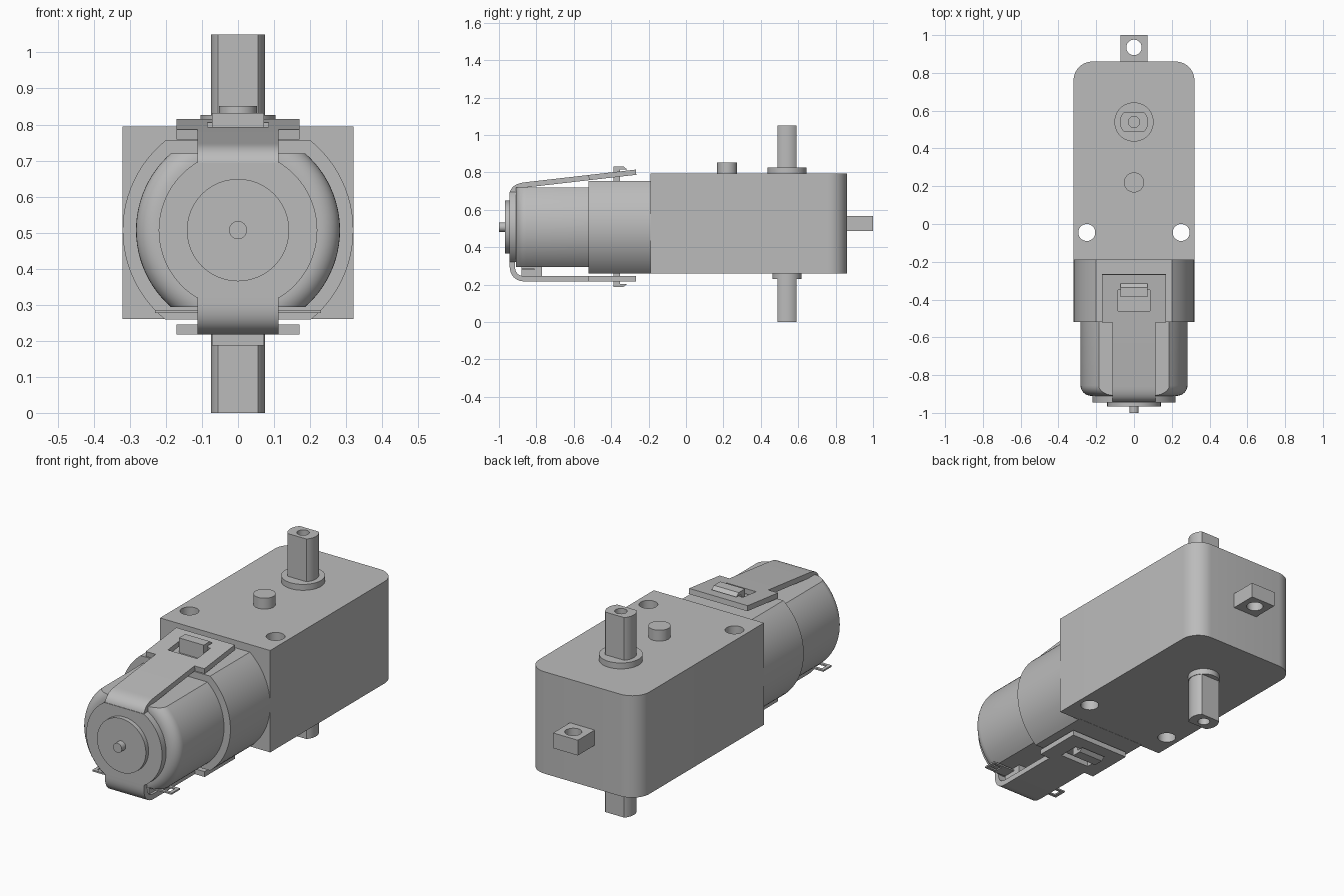
import bpy, bmesh, math
from mathutils import Vector

cube = bpy.data.objects.get("Cube")
if cube:
    bpy.data.objects.remove(cube, do_unlink=True)

grey = bpy.data.materials.new("plain grey")
grey.use_nodes = True
colour = (0.5, 0.5, 0.5, 1)
grey.diffuse_color = colour
grey.node_tree.nodes["Principled BSDF"].inputs["Base Color"].default_value = colour

MID = 0.507          # height of the motor axis
SHAFT_Y = 0.54       # position of the output shaft

MAPS = {"x": lambda u, v, w: (w, u, v),
        "y": lambda u, v, w: (u, w, v),
        "z": lambda u, v, w: (u, v, w)}


def loft(name, axis, sections):
    """Join equal-length outlines, each given as (offset along axis, points)."""
    bm = bmesh.new()
    rings = [[bm.verts.new(MAPS[axis](u, v, w)) for u, v in pts] for w, pts in sections]
    n = len(rings[0])
    for a, b in zip(rings, rings[1:]):
        for i in range(n):
            j = (i + 1) % n
            bm.faces.new((a[i], a[j], b[j], b[i]))
    bm.faces.new(rings[0])
    bm.faces.new(rings[-1])
    bmesh.ops.recalc_face_normals(bm, faces=bm.faces)
    mesh = bpy.data.meshes.new(name)
    bm.to_mesh(mesh)
    bm.free()
    mesh.materials.append(grey)
    ob = bpy.data.objects.new(name, mesh)
    bpy.context.collection.objects.link(ob)
    return ob


def prism(name, axis, pts, lo, hi):
    return loft(name, axis, [(lo, pts), (hi, pts)])


def rect(u0, u1, v0, v1):
    return [(u0, v0), (u1, v0), (u1, v1), (u0, v1)]


def box(name, x0, x1, y0, y1, z0, z1):
    return prism(name, "z", rect(x0, x1, y0, y1), z0, z1)


def disc(r, cu=0, cv=0, clip=None, n=24):
    """Circle outline, optionally with flats at v = cv +- clip."""
    a = math.asin(clip / r) if clip else math.pi / 2
    steps = n if clip else n - 1
    pts = []
    for side in (0, math.pi):
        for i in range(steps + 1):
            t = side - a + 2 * a * i / n
            pts.append((cu + r * math.cos(t), cv + r * math.sin(t)))
    return pts


def cut(ob, *cutters):
    for c in cutters:
        mod = ob.modifiers.new("cut", "BOOLEAN")
        mod.operation, mod.solver, mod.object = "DIFFERENCE", "EXACT", c
        bpy.context.view_layer.objects.active = ob
        bpy.ops.object.modifier_apply(modifier=mod.name)
        bpy.data.objects.remove(c, do_unlink=True)


def drill(x, y, r, lo=-0.2, hi=1.3):
    return prism("drill", "z", disc(r, x, y, n=14), lo, hi)


def bend(p0, p1, p2, n=10):
    p0, p1, p2 = Vector(p0), Vector(p1), Vector(p2)
    return [p0 * (1 - t) ** 2 + p1 * 2 * t * (1 - t) + p2 * t * t
            for t in (i / n for i in range(n + 1))]


def ribbon(name, path, half_width, thick=0.028):
    """Flat band following a side-view path."""
    path = [Vector(p) for p in path]
    left, right = [], []
    for i, p in enumerate(path):
        d = (path[min(i + 1, len(path) - 1)] - path[max(i - 1, 0)]).normalized()
        off = Vector((-d.y, d.x)) * thick / 2
        left.append(p + off)
        right.append(p - off)
    return prism(name, "x", left + right[::-1], -half_width, half_width)


# Gearbox housing with rounded back corners and two mounting holes
R = 0.1
outline = [(-0.32, -0.19), (0.32, -0.19)]
for side, start in ((1, 0), (-1, math.pi / 2)):
    for i in range(11):
        t = start + math.pi / 2 * i / 10
        outline.append((side * (0.32 - R) + R * math.cos(t), 0.86 - R + R * math.sin(t)))
gearbox = prism("gearbox", "z", outline, 0.26, 0.795)
cut(gearbox, *[drill(s * 0.25, -0.045, 0.045) for s in (-1, 1)])

# Rear mounting tab
tab = box("mounting_tab", -0.072, 0.072, 0.85, 1.0, 0.487, 0.567)
cut(tab, drill(0, 0.935, 0.041))

# Output shaft, its collars and the locating peg
shaft = prism("output_shaft", "z", disc(0.075, 0, SHAFT_Y, 0.051), 0, 1.05)
cut(shaft, drill(0, SHAFT_Y, 0.03, -0.1, 0.2), drill(0, SHAFT_Y, 0.03, 0.85, 1.2))
prism("top_collar", "z", disc(0.104, 0, SHAFT_Y), 0.78, 0.826)
prism("bottom_collar", "z", disc(0.078, 0, SHAFT_Y), 0.23, 0.28)
prism("locating_peg", "z", disc(0.053, 0, 0.22), 0.78, 0.852)

# Motor holder and motor can with a rounded front edge
prism("motor_holder", "y", disc(0.32, 0, MID, 0.248), -0.52, -0.18)
sections = [(-0.5, disc(0.283, 0, MID, 0.213))]
for i in range(9):
    t = math.pi / 2 * i / 8
    sections.append((-0.855 - 0.055 * math.sin(t),
                     disc(0.225 + 0.058 * math.cos(t), 0, MID, 0.213)))
loft("motor_can", "y", sections)

# Motor end cap, bearing boss and axle tip
prism("end_cap", "y", disc(0.22, 0, MID, 0.187), -0.944, -0.9)
prism("bearing_boss", "y", disc(0.142, 0, MID), -0.967, -0.93)
prism("axle_tip", "y", disc(0.025, 0, MID), -1.0, -0.95)

# Retaining strap wrapped around the motor
TOP_END, TOP_STEP, LOW = (-0.267, 0.801), (-0.52, 0.772), 0.231
path = [TOP_STEP]
path += bend((-0.86, 0.733), (-0.929, 0.725), (-0.929, 0.68))
path += bend((-0.929, 0.305), (-0.929, LOW), (-0.86, LOW))
path += [(-0.52, LOW)]
ribbon("retaining_strap", path, 0.113)

# Wide slotted strap ends
for name, ends in (("top_strap_end", (TOP_END, TOP_STEP)),
                   ("bottom_strap_end", ((-0.267, LOW), (-0.52, LOW)))):
    plate = ribbon(name, ends, 0.17)
    cut(plate, box("slot", -0.085, 0.085, -0.46, -0.35, 0, 1))

# Catches that hold the strap ends
for name, root, tip, d in (("top_catch", 0.74, 0.832, -1), ("bottom_catch", 0.28, 0.187, 1)):
    lip = tip + d * 0.016
    hook = [(-0.387, root), (-0.387, tip), (-0.335, tip), (-0.315, lip),
            (-0.352, lip), (-0.352, root)]
    prism(name, "x", hook, -0.072, 0.072)

# Terminal block and looped solder terminals
box("terminal_block", -0.1, 0.1, -0.88, -0.77, 0.24, 0.31)
terminals = box("terminals", -0.23, 0.23, -0.88, -0.81, 0.277, 0.285)
cut(terminals, *[box("eye", s * 0.19 - 0.022, s * 0.19 + 0.022, -0.865, -0.825, 0.2, 0.35)
                 for s in (-1, 1)])

# Smooth the round surfaces, keep the edges crisp
bpy.ops.object.select_all(action="DESELECT")
for ob in bpy.context.collection.objects:
    if ob.type == "MESH" and grey.name in ob.data.materials:
        ob.select_set(True)
        bpy.context.view_layer.objects.active = ob
bpy.ops.object.shade_smooth_by_angle(angle=math.radians(30))
